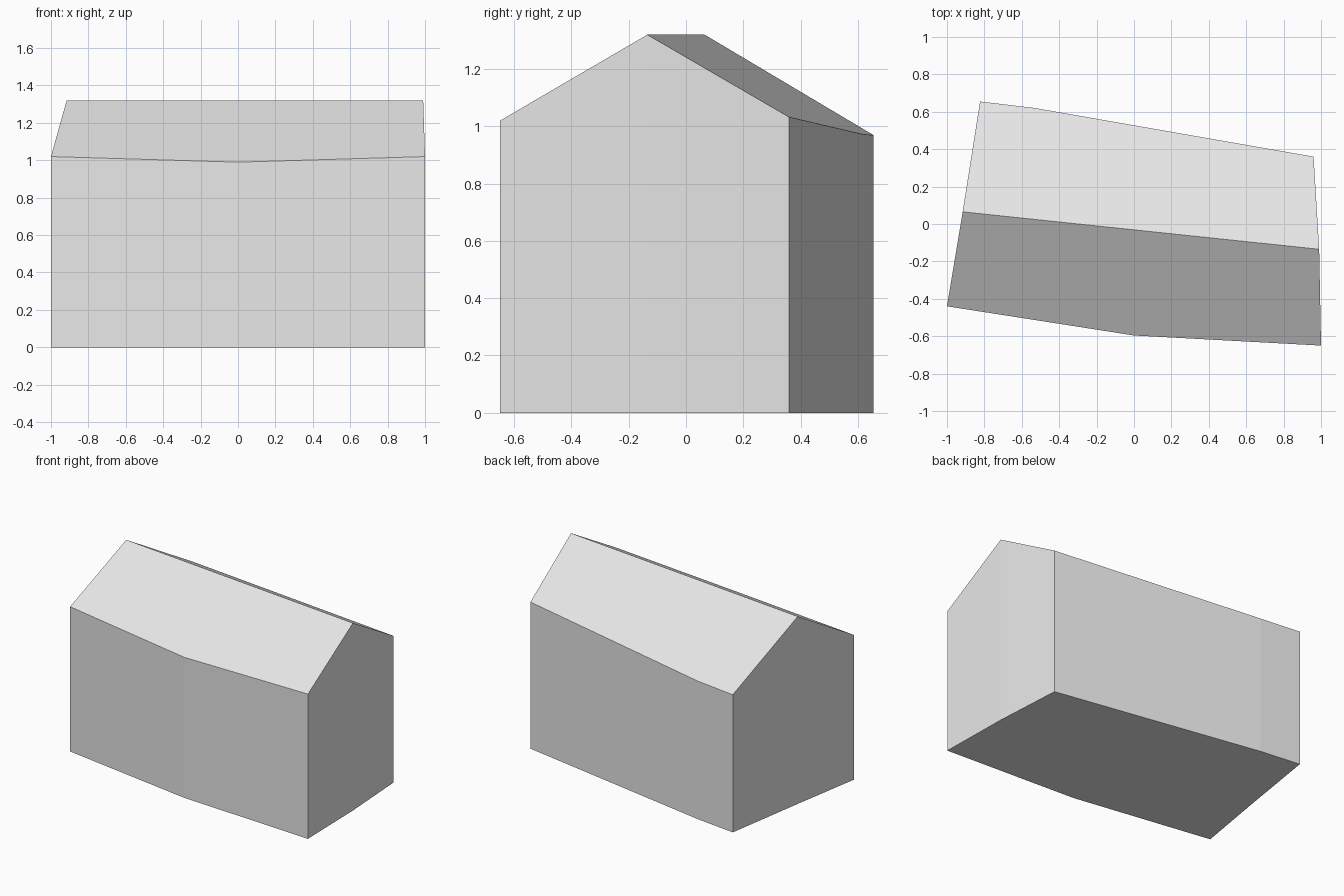
import bpy
from mathutils import Vector

cube = bpy.data.objects.get("Cube")
if cube:
    bpy.data.objects.remove(cube, do_unlink=True)

grey = bpy.data.materials.new("light grey")
grey.use_nodes = True
grey.diffuse_color = (0.8, 0.8, 0.8, 1)
grey.node_tree.nodes["Principled BSDF"].inputs["Base Color"].default_value = grey.diffuse_color

# Irregular footprint, anticlockwise from the front right corner
footprint = [Vector(p) for p in (
    (-1, -0.44), (0, -0.596), (1, -0.65), (0.99, -0.135),
    (0.96, 0.36), (-0.53, 0.62), (-0.823, 0.655), (-0.916, 0.065))]
left_end, right_end = 3, 7      # footprint points under the ridge ends
RIDGE_HEIGHT, PITCH = 1.32, 0.588

ridge = (footprint[left_end] - footprint[right_end]).normalized()
across = Vector((-ridge.y, ridge.x))


def roof_height(p):
    """Height of the pitched roof above a footprint point."""
    return RIDGE_HEIGHT - PITCH * abs((p - footprint[right_end]).dot(across))


def add_part(name, verts, faces):
    mesh = bpy.data.meshes.new(name)
    mesh.from_pydata(verts, [], faces)
    mesh.materials.append(grey)
    mesh.validate()
    obj = bpy.data.objects.new(name, mesh)
    bpy.context.collection.objects.link(obj)
    return obj


n = len(footprint)
base = [(p.x, p.y, 0) for p in footprint]
top = [(p.x, p.y, roof_height(p)) for p in footprint]

# Walls with gables, and the floor
wall_faces = [(i, (i + 1) % n, (i + 1) % n + n, i + n) for i in range(n)]
add_part("walls", base + top, wall_faces + [tuple(reversed(range(n)))])

# Front and back roof slopes meeting at the ridge
front_slope = (right_end, *range(left_end + 1))
back_slope = tuple(range(left_end, right_end + 1))
add_part("roof", top, [front_slope, back_slope])
